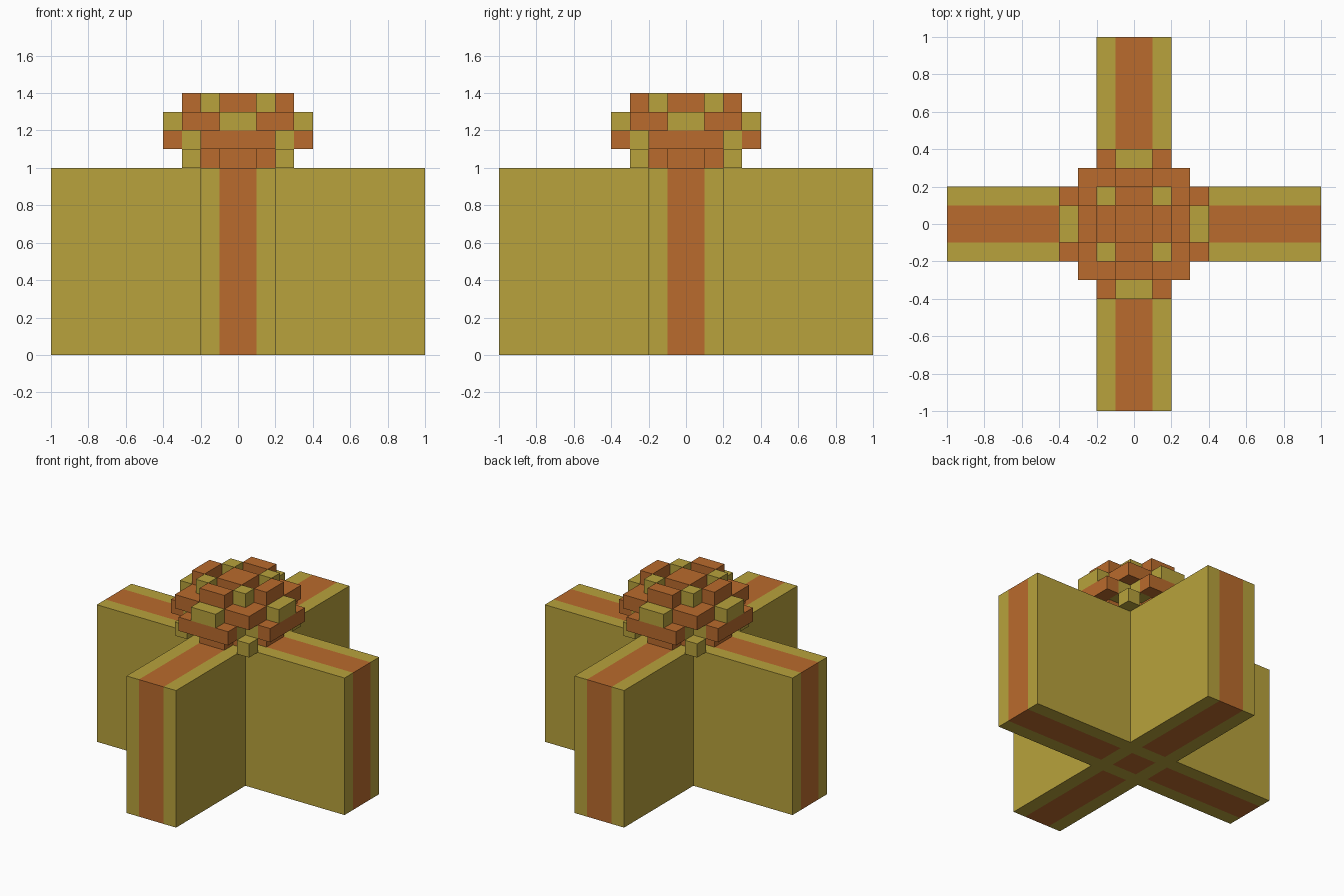
import bpy, bmesh, math
from mathutils import Matrix

if "Cube" in bpy.data.objects:
    bpy.data.objects.remove(bpy.data.objects["Cube"], do_unlink=True)


def make_material(name, colour):
    m = bpy.data.materials.new(name)
    m.use_nodes = True
    m.diffuse_color = colour
    bsdf = next(n for n in m.node_tree.nodes if n.type == 'BSDF_PRINCIPLED')
    bsdf.inputs["Base Color"].default_value = colour
    bsdf.inputs["Roughness"].default_value = 0.9
    return m


YELLOW = make_material("mustard yellow", (0.479, 0.361, 0.045, 1))
ORANGE = make_material("burnt orange", (0.491, 0.147, 0.026, 1))


def finish(name, bm, mats):
    bmesh.ops.recalc_face_normals(bm, faces=bm.faces)
    me = bpy.data.meshes.new(name)
    bm.to_mesh(me)
    bm.free()
    for m in mats:
        me.materials.append(m)
    ob = bpy.data.objects.new(name, me)
    bpy.context.collection.objects.link(ob)
    return ob


def boxes(name, mat, x, y, z, turns=1):
    """Box between the given ranges, repeated by quarter turns about z."""
    bm = bmesh.new()
    for i in range(turns):
        size = Matrix.Diagonal((x[1] - x[0], y[1] - y[0], z[1] - z[0], 1))
        place = Matrix.Translation((sum(x) / 2, sum(y) / 2, sum(z) / 2))
        spin = Matrix.Rotation(i * math.pi / 2, 4, 'Z')
        bmesh.ops.create_cube(bm, size=1, matrix=spin @ place @ size)
    return finish(name, bm, [mat])


# Cross-shaped base: plan cells raised to full height, then striped by rule
cuts = [-1, -0.2, -0.1, 0.1, 0.2, 1]
bm = bmesh.new()
for i in range(5):
    for j in range(5):
        if i in (0, 4) and j in (0, 4):
            continue
        x0, x1, y0, y1 = cuts[i], cuts[i + 1], cuts[j], cuts[j + 1]
        bm.faces.new([bm.verts.new((x, y, 0)) for x, y in
                      ((x0, y0), (x1, y0), (x1, y1), (x0, y1))])
bmesh.ops.remove_doubles(bm, verts=bm.verts, dist=0.001)
top = bmesh.ops.extrude_face_region(bm, geom=bm.faces[:], use_keep_orig=True)
bmesh.ops.translate(bm, vec=(0, 0, 1),
                    verts=[v for v in top["geom"] if isinstance(v, bmesh.types.BMVert)])
for f in bm.faces:
    c = f.calc_center_median()
    near, far = sorted((abs(c.x), abs(c.y)))
    f.material_index = int(near < 0.05 and (far < 0.05 or far > 0.25))
finish("cross_base", bm, [YELLOW, ORANGE])

# Knob, lowest tier
boxes("knob_neck", ORANGE, (-0.2, 0.2), (-0.2, 0.2), (1.0, 1.1))
boxes("neck_block", ORANGE, (-0.1, 0.1), (-0.3, -0.2), (1.0, 1.1), 4)
boxes("neck_corner", YELLOW, (0.2, 0.3), (-0.3, -0.2), (1.0, 1.1), 4)

# Second tier
boxes("second_tier_core", YELLOW, (-0.2, 0.2), (-0.3, 0.0), (1.1, 1.2), 4)
boxes("second_tier_plate", ORANGE, (-0.2, 0.2), (-0.4, -0.3), (1.1, 1.2), 4)

# Third tier
boxes("third_tier_core", ORANGE, (-0.3, 0.3), (-0.3, 0.3), (1.2, 1.3))
boxes("third_tier_block", YELLOW, (-0.1, 0.1), (-0.4, -0.3), (1.2, 1.3), 4)

# Crown
boxes("crown_centre", ORANGE, (-0.1, 0.1), (-0.1, 0.1), (1.3, 1.4))
boxes("crown_block", ORANGE, (-0.1, 0.1), (-0.3, -0.2), (1.3, 1.4), 4)
boxes("crown_corner", YELLOW, (0.1, 0.2), (-0.2, -0.1), (1.3, 1.4), 4)
